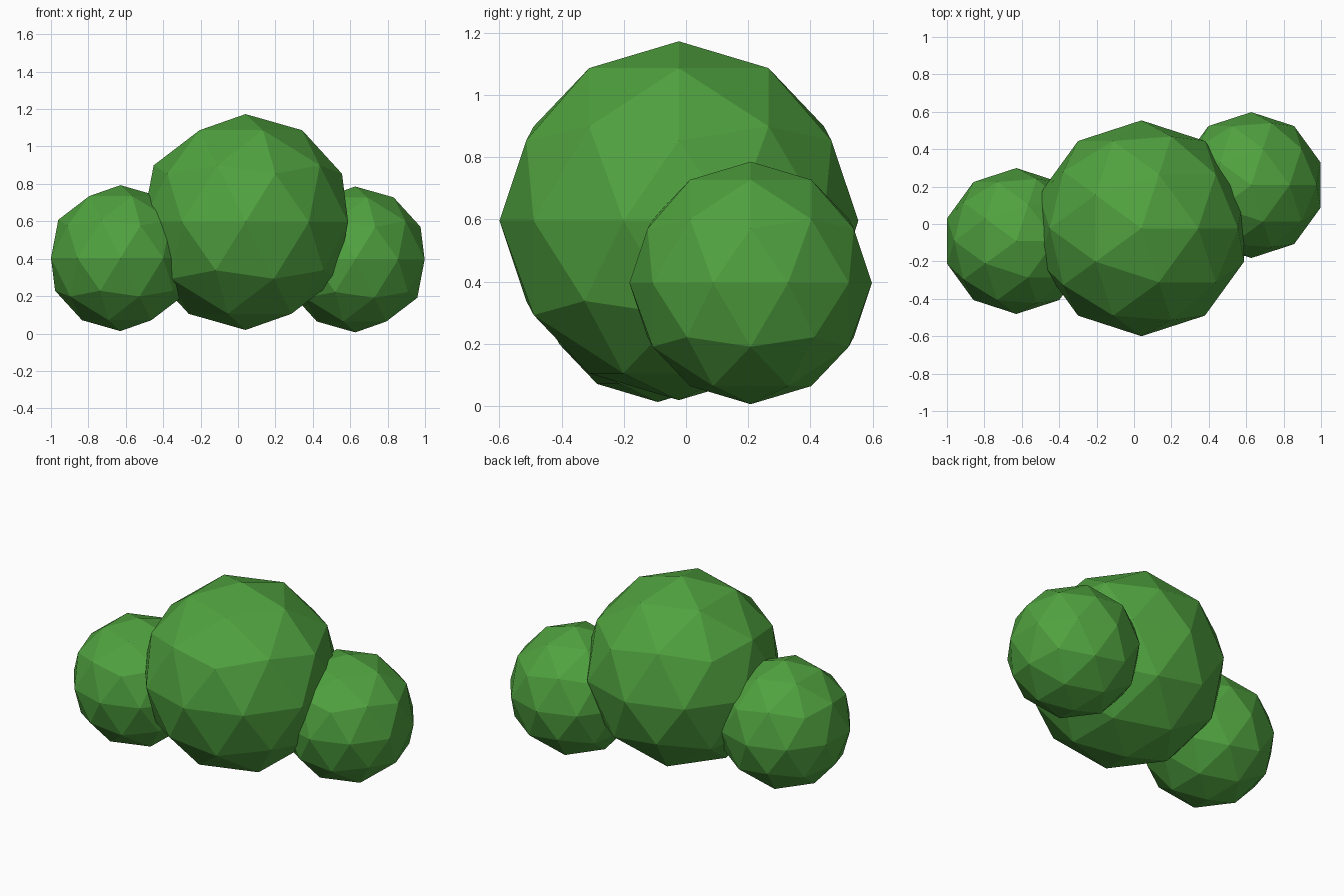
import bpy

if "Cube" in bpy.data.objects:
    bpy.data.objects.remove(bpy.data.objects["Cube"])

# Leaf green material
leaf = bpy.data.materials.new("leaf_green")
leaf.diffuse_color = (0.08, 0.36, 0.05, 1.0)
leaf.use_nodes = True
leaf.node_tree.nodes["Principled BSDF"].inputs["Base Color"].default_value = leaf.diffuse_color


def foliage(name, radius, centre):
    """Flat-shaded low-poly leaf clump."""
    bpy.ops.mesh.primitive_ico_sphere_add(subdivisions=2, radius=radius, location=centre)
    ob = bpy.context.object
    ob.name = name
    ob.data.materials.append(leaf)
    bpy.ops.object.shade_flat()


# Large middle clump with a smaller one on each side
foliage("bush_middle", 0.577, (0.04, -0.023, 0.596))
foliage("bush_left", 0.39, (-0.629, -0.091, 0.403))
foliage("bush_right", 0.39, (0.627, 0.208, 0.396))
